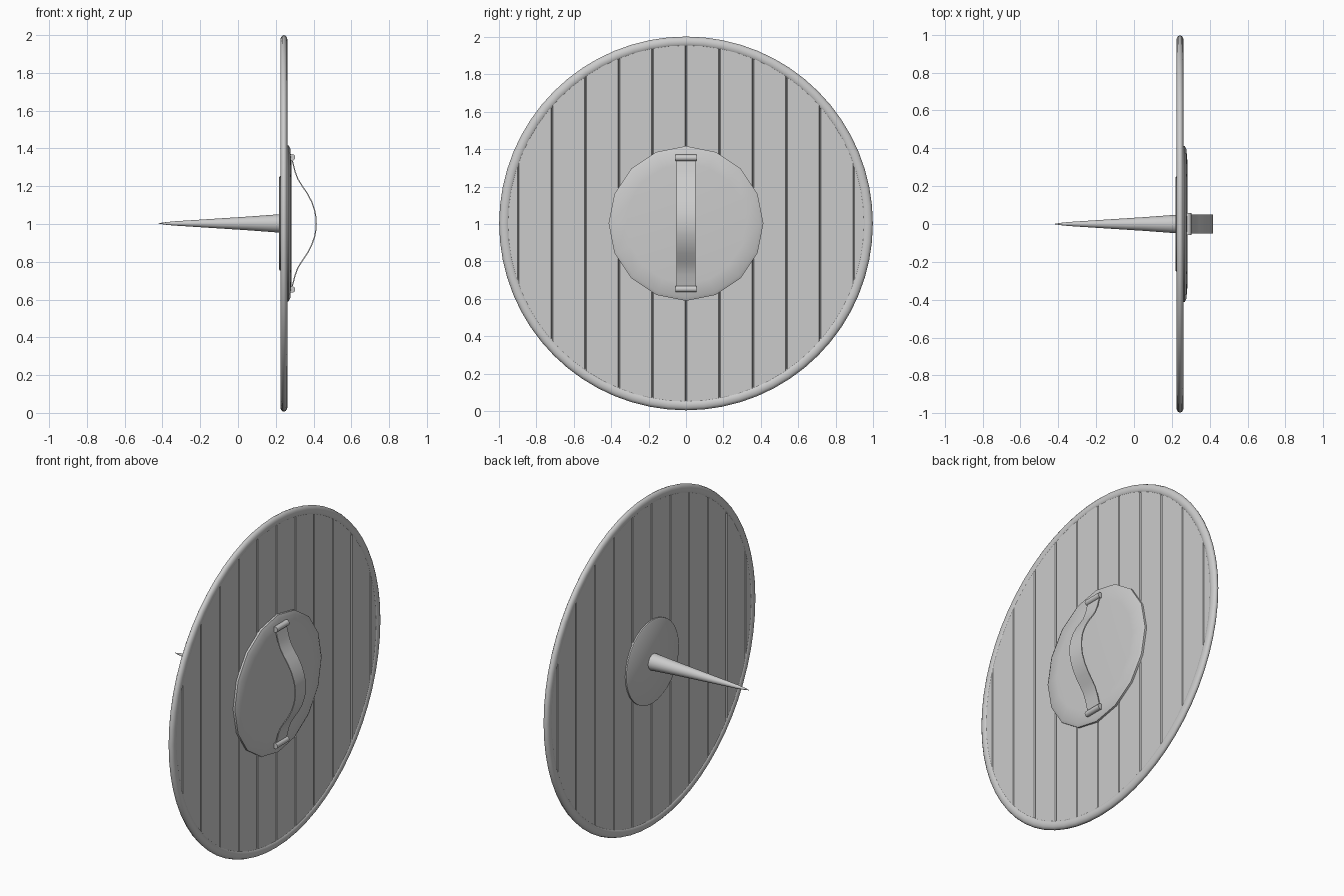
import bpy, math

if "Cube" in bpy.data.objects:
    bpy.data.objects.remove(bpy.data.objects["Cube"])

CX, CZ = 0.243, 1.003   # shield centre plane and height


def make(name, verts, faces, angle=35):
    me = bpy.data.meshes.new(name)
    me.from_pydata(verts, [], faces)
    ob = bpy.data.objects.new(name, me)
    bpy.context.collection.objects.link(ob)
    bpy.ops.object.select_all(action='DESELECT')
    ob.select_set(True)
    bpy.context.view_layer.objects.active = ob
    bpy.ops.object.mode_set(mode='EDIT')
    bpy.ops.mesh.select_all(action='SELECT')
    bpy.ops.mesh.normals_make_consistent(inside=False)
    bpy.ops.object.mode_set(mode='OBJECT')
    bpy.ops.object.shade_smooth_by_angle(angle=math.radians(angle))
    return ob


def lathe(name, profile, n, closed=False, angle=35):
    """Spin (x, radius) points around the shield's axis."""
    verts, faces, m = [], [], len(profile)
    for x, r in profile:
        for i in range(n):
            a = math.tau * i / n
            verts.append((x, r * math.sin(a), CZ + r * math.cos(a)))
    for j in range(m if closed else m - 1):
        k = (j + 1) % m
        for i in range(n):
            i2 = (i + 1) % n
            faces.append((j*n + i, j*n + i2, k*n + i2, k*n + i))
    if not closed:
        faces += [tuple(range(n)), tuple(range((m - 1) * n, m * n))]
    return make(name, verts, faces, angle)


# Rim: flattened ring
rim = [(CX + 0.019 * math.cos(math.tau * i / 12),
        0.969 + 0.028 * math.sin(math.tau * i / 12)) for i in range(12)]
lathe("rim", rim, 64, closed=True, angle=60)

# Planks: chamfered boards trimmed to the circle
R, T, B = 0.965, 0.013, 0.005
seams = [-R + 0.002] + [k * 0.179 for k in range(-5, 6)] + [R - 0.002]
for p, (y0, y1) in enumerate(zip(seams, seams[1:])):
    w = y1 - y0 - 2 * B
    stations = [(y0, T - 0.009)]
    stations += [(y0 + B + w * i / 5, T) for i in range(6)]
    stations += [(y1, T - 0.009)]
    verts, faces = [], []
    for y, t in stations:
        h = math.sqrt(R * R - y * y)
        verts += [(CX - t, y, CZ - h), (CX + t, y, CZ - h),
                  (CX + t, y, CZ + h), (CX - t, y, CZ + h)]
    for s in range(len(stations) - 1):
        for c in range(4):
            d = (c + 1) % 4
            faces.append((4*s + c, 4*s + d, 4*s + 4 + d, 4*s + 4 + c))
    e = 4 * (len(stations) - 1)
    faces += [(0, 1, 2, 3), (e, e + 1, e + 2, e + 3)]
    make(f"plank_{p + 1}", verts, faces, 20)

# Faceted pad behind the grip
lathe("grip_pad", [(0.25, 0.413), (0.268, 0.413), (0.277, 0.395), (0.283, 0.32)], 16, angle=30)

# Metal plate and spike on the outer face
lathe("boss_plate", [(0.235, 0.25), (0.222, 0.25), (0.218, 0.244)], 32)
lathe("spike", [(0.225, 0.049), (0.05, 0.036), (-0.2, 0.020),
                (-0.34, 0.011), (-0.39, 0.006), (-0.42, 0.001)], 24)

# Curved strap: half path mirrored top to bottom
half = [(0.282, 0.350), (0.292, 0.315), (0.302, 0.275), (0.317, 0.235), (0.340, 0.198),
        (0.366, 0.160), (0.390, 0.115), (0.407, 0.065), (0.413, 0.030)]
path = half + [(0.414, 0.0)] + [(x, -z) for x, z in reversed(half)]
verts, faces = [], []
for i, (x, z) in enumerate(path):
    a, b = path[max(i - 1, 0)], path[min(i + 1, len(path) - 1)]
    dx, dz = b[0] - a[0], b[1] - a[1]
    l = math.hypot(dx, dz)
    ox, oz = -dz / l * 0.003, dx / l * 0.003
    for s, y in ((1, -0.05), (1, 0.05), (-1, 0.05), (-1, -0.05)):
        verts.append((x + s * ox, y, CZ + z + s * oz))
for s in range(len(path) - 1):
    for c in range(4):
        d = (c + 1) % 4
        faces.append((4*s + c, 4*s + d, 4*s + 4 + d, 4*s + 4 + c))
e = 4 * (len(path) - 1)
faces += [(0, 1, 2, 3), (e, e + 1, e + 2, e + 3)]
make("grip_strap", verts, faces)

# Pins holding the strap ends
for name, s in (("upper_pin", 1), ("lower_pin", -1)):
    bpy.ops.mesh.primitive_cylinder_add(vertices=16, radius=0.017, depth=0.114,
                                        location=(0.286, 0, CZ + s * 0.35),
                                        rotation=(math.pi / 2, 0, 0))
    bpy.context.object.name = name
    bpy.ops.object.shade_smooth_by_angle(angle=math.radians(35))
